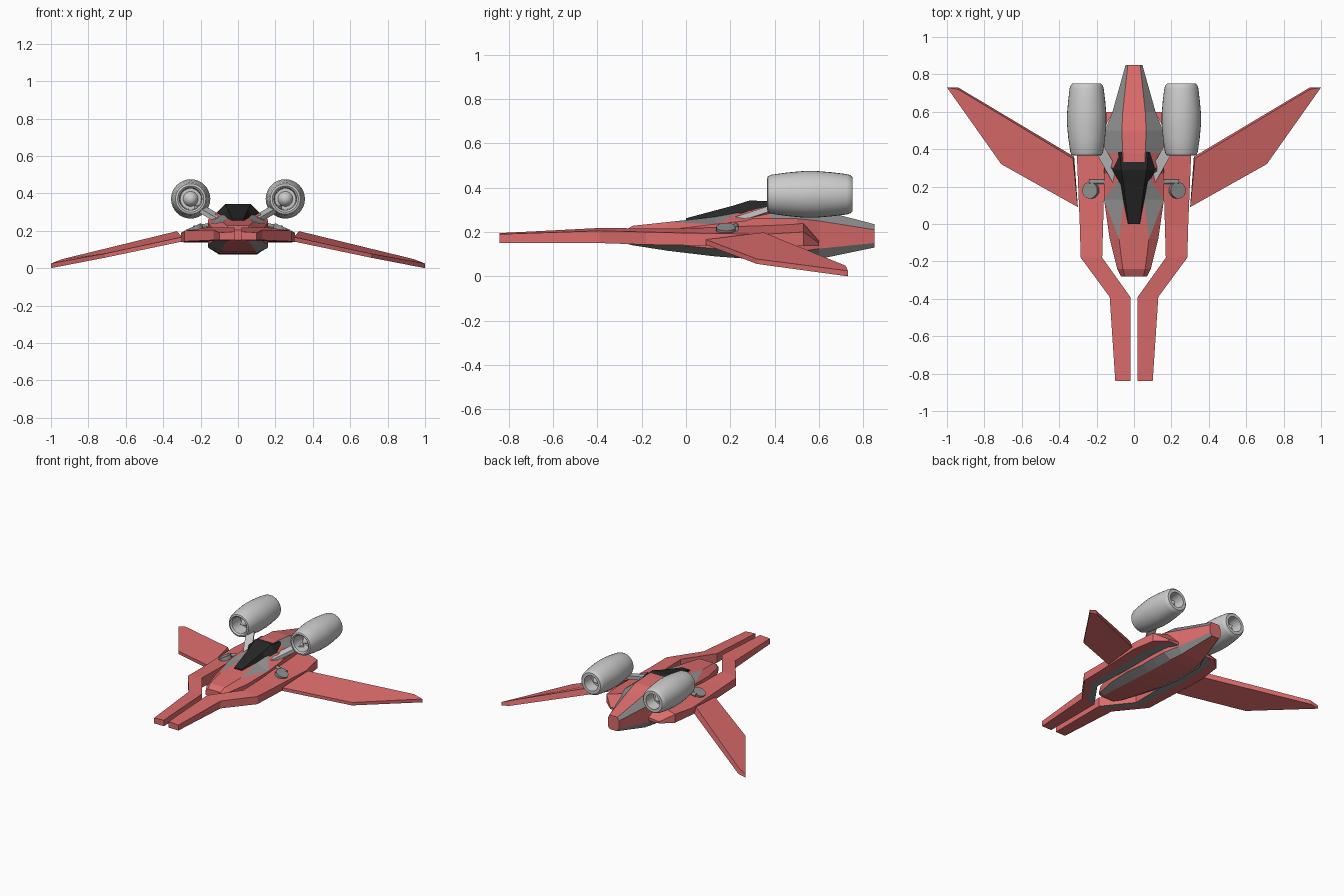
import bpy, bmesh, math
from mathutils import Vector, Matrix

if "Cube" in bpy.data.objects:
    bpy.data.objects.remove(bpy.data.objects["Cube"])


def material(name, rgb):
    m = bpy.data.materials.new(name)
    m.diffuse_color = (*rgb, 1)
    m.use_nodes = True
    m.node_tree.nodes["Principled BSDF"].inputs["Base Color"].default_value = m.diffuse_color
    return m


RED = material("red_paint", (0.72, 0.15, 0.15))
GREY = material("hull_grey", (0.28, 0.28, 0.28))
DARK = material("canopy_glass", (0.02, 0.02, 0.02))


def finish(name, bm, mats=(), mirror=False, smooth=False):
    bmesh.ops.recalc_face_normals(bm, faces=bm.faces)
    me = bpy.data.meshes.new(name)
    bm.to_mesh(me)
    bm.free()
    ob = bpy.data.objects.new(name, me)
    bpy.context.collection.objects.link(ob)
    for m in mats:
        me.materials.append(m)
    if mirror:
        ob.modifiers.new("mirror", 'MIRROR').use_mirror_merge = False
    if smooth:
        bpy.ops.object.select_all(action='DESELECT')
        ob.select_set(True)
        bpy.context.view_layer.objects.active = ob
        bpy.ops.object.shade_smooth_by_angle(angle=math.radians(35))
    return ob


def loft(name, rings, mats=(), paint=lambda r, c: 0, **kw):
    """Skin closed rings; paint gives a material index or (diagonal, mat, mat)."""
    bm = bmesh.new()
    vs = [[bm.verts.new(p) for p in ring] for ring in rings]
    n = len(rings[0])
    for r in range(len(rings) - 1):
        for k in range(n):
            j = (k + 1) % n
            a, b, c, d = vs[r][k], vs[r][j], vs[r + 1][j], vs[r + 1][k]
            p = paint(r, k)
            if isinstance(p, int):
                parts = [((a, b, c, d), p)]
            elif p[0] == 'bd':
                parts = [((a, b, d), p[1]), ((b, c, d), p[2])]
            else:
                parts = [((a, b, c), p[1]), ((a, c, d), p[2])]
            for verts, m in parts:
                bm.faces.new(verts).material_index = m
    bm.faces.new(vs[0])
    bm.faces.new(vs[-1])
    return finish(name, bm, mats, **kw)


# Fuselage: y, bottom half width, bottom z, side half width, side z low, side z high, top half width, top z
sections = [
    (-0.28, .05, .150, .07, .16, .185, .05, .205),
    (-0.24, .06, .140, .09, .155, .20, .06, .228),
    (-0.08, .08, .115, .13, .145, .21, .08, .245),
    (0.13, .095, .09, .16, .125, .235, .055, .268),
    (0.27, .10, .08, .16, .11, .25, .06, .300),
    (0.30, .10, .078, .16, .11, .26, .06, .340),
    (0.38, .10, .075, .16, .11, .26, .06, .340),
    (0.50, .10, .072, .155, .11, .26, .065, .330),
    (0.60, .085, .078, .115, .125, .25, .06, .300),
    (0.85, .03, .13, .045, .15, .21, .033, .235),
]


def hull_ring(y, wb, zb, wm, z1, z2, wt, zt):
    half = [(wb, zb), (wm, z1), (wm, z2), (wt, zt)]
    return [(x, y, z) for x, z in half] + [(-x, y, z) for x, z in reversed(half)]


def hull_paint(r, c):
    if c in (0, 6):
        return 1 if r > 0 else 0
    if c in (2, 4):
        if r >= 6:
            return 1
        if r == 2:                       # kite panels beside the canopy
            return ('bd', 0, 1) if c == 2 else ('ac', 0, 1)
        if r == 3:
            return ('ac', 1, 0) if c == 2 else ('bd', 1, 0)
    return 0


loft("fuselage", [hull_ring(*s) for s in sections], (RED, GREY), hull_paint)

# Canopy
canopy = [(0, .035, .24, .03, .262), (.21, .075, .27, .055, .318),
          (.29, .115, .296, .068, .343), (.385, .09, .312, .076, .336)]
loft("canopy", [[(wb, y, zb), (wt, y, zt), (-wt, y, zt), (-wb, y, zb)]
                for y, wb, zb, wt, zt in canopy], (DARK,))

# Forked side booms: y, inner x, outer x, inner top z, outer top z, bottom z
boom = [(-.84, .02, .10, .195, .19, .15), (-.39, .02, .13, .218, .205, .15),
        (-.18, .17, .285, .216, .20, .143), (0, .165, .29, .216, .195, .14),
        (.36, .155, .305, .23, .19, .14), (.53, .15, .28, .238, .20, .137),
        (.60, .11, .20, .16, .15, .137)]
loft("side_boom", [[(xi, y, zi), (xo, y, zo), (xo, y, zb), ((xi + xo) / 2, y, zb), (xi, y, zb)]
                   for y, xi, xo, zi, zo, zb in boom], (RED, GREY),
     lambda r, c: 1 if c == 3 and r > 0 else 0, mirror=True)

# Swept wings: x, y, top z, bottom z
outline = [(.32, .36, .198, .150), (.94, .73, .048, .012), (1.0, .73, .025, .0),
           (.71, .32, .078, .056), (.30, .09, .166, .142)]
wing_bottom = [(x, y, zb) for x, y, zt, zb in outline]
wing_top = [(x + (.006 if i == 0 else 0), y - (.01 if i < 2 else 0), zt)
            for i, (x, y, zt, zb) in enumerate(outline)]
loft("wing", [wing_bottom, wing_top], (RED,), mirror=True)

# Wing pivots and their short link pins
for name, r, depth, loc, rot in [
        ("wing_pivot", .044, .035, (.23, .18, .207), Matrix.Rotation(math.radians(24), 4, 'Y')),
        ("pivot_pin", .012, .09, (.195, .225, .222), Matrix.Rotation(math.radians(100), 4, 'Y'))]:
    bm = bmesh.new()
    bmesh.ops.create_cone(bm, cap_ends=True, segments=20, radius1=r, radius2=r,
                          depth=depth, matrix=Matrix.Translation(loc) @ rot)
    finish(name, bm, (GREY,), mirror=True, smooth=True)

# Engine pylons
u, v = Vector((.024, -.014, 0)), Vector((0, 0, .013))
loft("engine_pylon", [[p + u + v, p - u + v, p - u - v, p + u - v]
                      for p in (Vector((.09, .235, .255)), Vector((.21, .45, .325)))], mirror=True)

# Engines: revolved shell with recessed intake and exhaust cones (radius, y)
profile = [(0, .385), (.04, .47), (.056, .47), (.060, .375), (.070, .366), (.081, .369),
           (.088, .385), (.098, .455), (.105, .53), (.105, .59), (.099, .66), (.091, .725),
           (.086, .741), (.077, .75), (.056, .75), (.050, .67), (.034, .67), (0, .73)]
bm = bmesh.new()
pts = [bm.verts.new((.253 + r, y, .37)) for r, y in profile]
edges = [bm.edges.new(e) for e in zip(pts, pts[1:])]
bmesh.ops.spin(bm, geom=pts + edges, cent=(.253, 0, .37), axis=(0, 1, 0),
               angle=math.tau, steps=32, use_duplicate=False)
bmesh.ops.remove_doubles(bm, verts=bm.verts, dist=1e-5)
finish("engine", bm, mirror=True, smooth=True)
